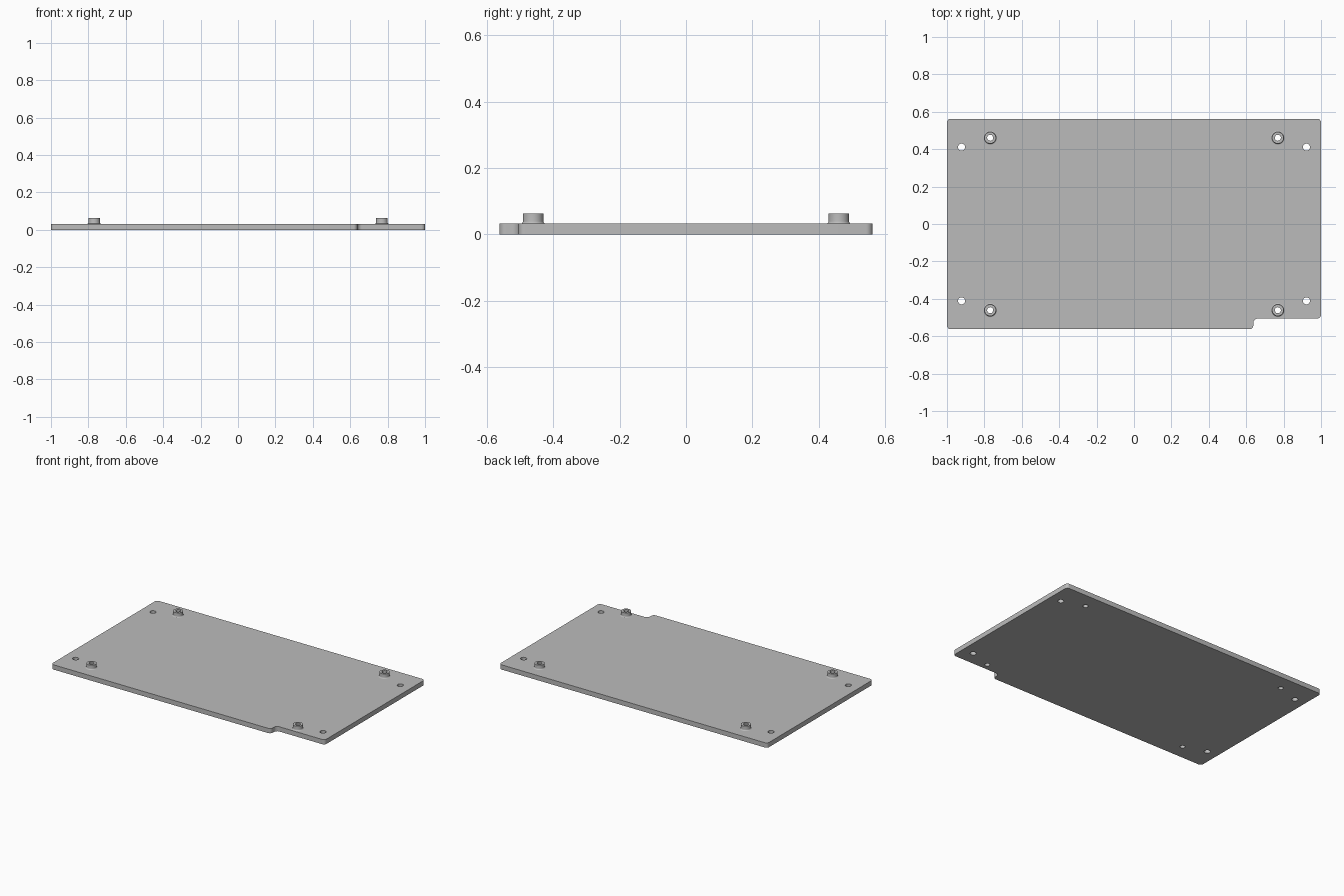
import bpy
import bmesh
from math import cos, sin, pi
from mathutils import Vector

default = bpy.data.objects.get("Cube")
if default:
    bpy.data.objects.remove(default)

HALF_X, HALF_Y = 1.0, 0.5625
THICK, TOP = 0.032, 0.062
HOLE_R, BORE_R = 0.019, 0.016
SIDES = 32
MOUNT_HOLES = [(sx * 0.922, sy * 0.411) for sx in (-1, 1) for sy in (-1, 1)]
STANDOFFS = [(sx * 0.769, sy * 0.461) for sx in (-1, 1) for sy in (-1, 1)]

grey = bpy.data.materials.new("plain grey")
grey.use_nodes = True
colour = (0.5, 0.5, 0.5, 1)
grey.diffuse_color = colour
grey.node_tree.nodes["Principled BSDF"].inputs["Base Color"].default_value = colour


def circle(x, y, r):
    return [Vector((x + r * cos(2 * pi * i / SIDES), y + r * sin(2 * pi * i / SIDES)))
            for i in range(SIDES)]


def rounded(corners, steps=8):
    """Round every right-angled corner (x, y, radius) of a closed outline."""
    points = []
    for i, (x, y, r) in enumerate(corners):
        here = Vector((x, y))
        before = (Vector(corners[i - 1][:2]) - here).normalized() * r
        after = (Vector(corners[(i + 1) % len(corners)][:2]) - here).normalized() * r
        centre = here + before + after
        for s in range(steps + 1):
            a = s / steps * pi / 2
            points.append(centre - after * cos(a) - before * sin(a))
    return points


def finish(bm, name):
    bmesh.ops.recalc_face_normals(bm, faces=bm.faces)
    mesh = bpy.data.meshes.new(name)
    bm.to_mesh(mesh)
    bm.free()
    mesh.materials.append(grey)
    obj = bpy.data.objects.new(name, mesh)
    bpy.context.collection.objects.link(obj)
    bpy.ops.object.select_all(action="DESELECT")
    obj.select_set(True)
    bpy.context.view_layer.objects.active = obj
    bpy.ops.object.shade_smooth_by_angle(angle=pi / 6)
    return obj


# Base plate: notched outline with through holes, filled and extruded
outline = rounded([
    (-HALF_X, -HALF_Y, 0.02), (0.638, -HALF_Y, 0.02), (0.638, -0.505, 0.025),
    (HALF_X, -0.505, 0.02), (HALF_X, HALF_Y, 0.02), (-HALF_X, HALF_Y, 0.02)])
loops = [outline]
loops += [circle(x, y, HOLE_R) for x, y in MOUNT_HOLES]
loops += [circle(x, y, BORE_R) for x, y in STANDOFFS]

bm = bmesh.new()
for loop in loops:
    verts = [bm.verts.new((p.x, p.y, 0)) for p in loop]
    for i, v in enumerate(verts):
        bm.edges.new((verts[i - 1], v))
bmesh.ops.triangle_fill(bm, edges=bm.edges[:], use_beauty=True, normal=(0, 0, 1))
extruded = bmesh.ops.extrude_face_region(bm, geom=bm.faces[:], use_keep_orig=True)
top_verts = [g for g in extruded["geom"] if isinstance(g, bmesh.types.BMVert)]
bmesh.ops.translate(bm, verts=top_verts, vec=(0, 0, THICK))
finish(bm, "base_plate")

# Standoffs: hollow posts with a small fillet at the foot
POST_R, FILLET = 0.031, 0.007
profile = [(BORE_R, THICK - 0.001), (BORE_R, TOP), (POST_R, TOP)]
for s in range(7):
    a = s / 6 * pi / 2
    profile.append((POST_R + FILLET * (1 - cos(a)), THICK + FILLET * (1 - sin(a))))
profile.append((POST_R + FILLET, THICK - 0.001))

for n, (x, y) in enumerate(STANDOFFS, 1):
    bm = bmesh.new()
    rings = [[bm.verts.new((p.x, p.y, z)) for p in circle(x, y, r)] for r, z in profile]
    for k, ring in enumerate(rings):
        last = rings[k - 1]
        for i in range(SIDES):
            bm.faces.new((last[i - 1], last[i], ring[i], ring[i - 1]))
    finish(bm, f"standoff_{n}")
